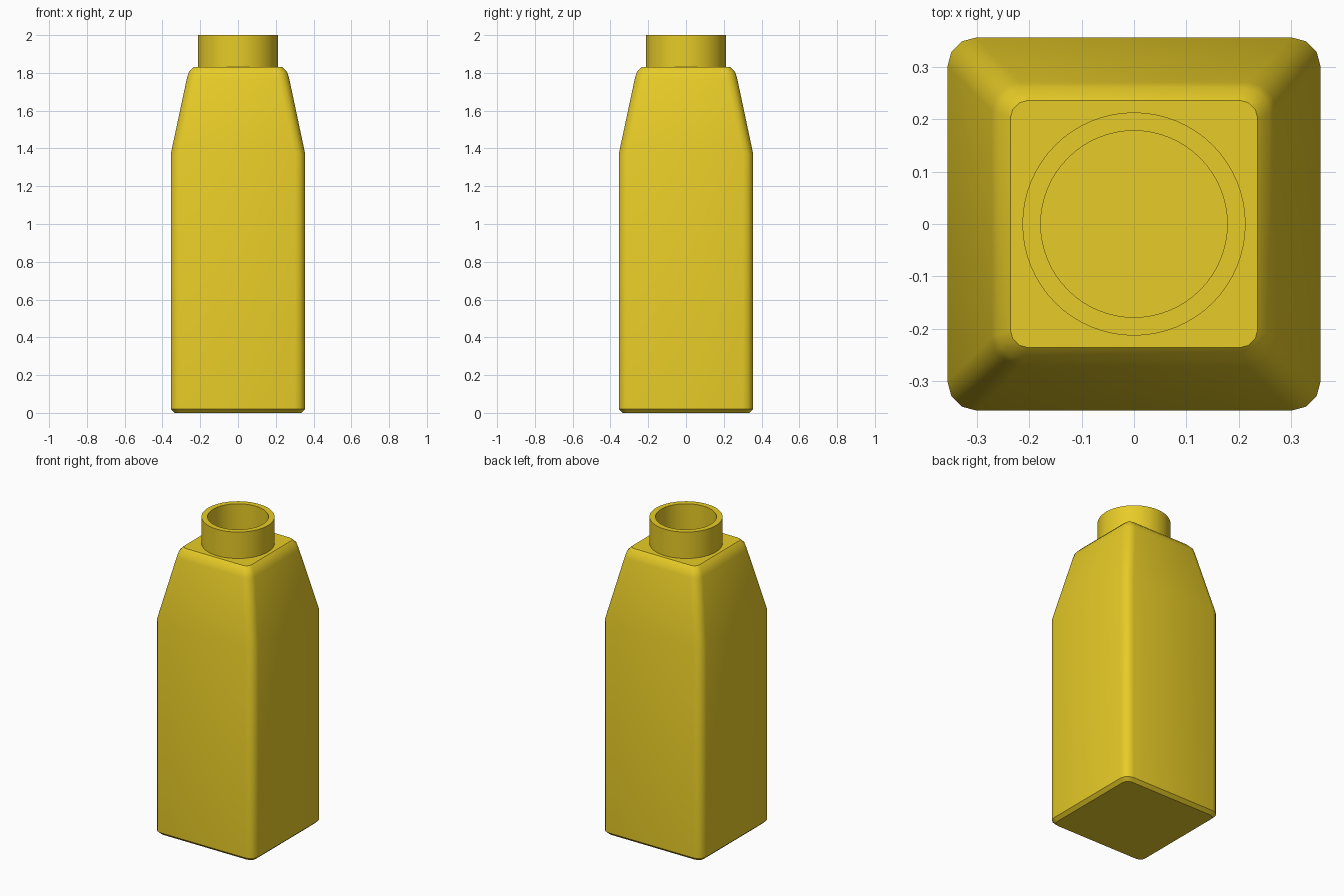
import bpy, bmesh, math

if "Cube" in bpy.data.objects:
    bpy.data.objects.remove(bpy.data.objects["Cube"])

mat = bpy.data.materials.new("yellow")
mat.diffuse_color = (0.8, 0.6, 0.02, 1)
mat.use_nodes = True
mat.node_tree.nodes["Principled BSDF"].inputs["Base Color"].default_value = mat.diffuse_color


def finish(name, bm, angle):
    bmesh.ops.recalc_face_normals(bm, faces=bm.faces[:])
    mesh = bpy.data.meshes.new(name)
    bm.to_mesh(mesh)
    bm.free()
    obj = bpy.data.objects.new(name, mesh)
    bpy.context.collection.objects.link(obj)
    mesh.materials.append(mat)
    bpy.ops.object.select_all(action='DESELECT')
    obj.select_set(True)
    bpy.context.view_layer.objects.active = obj
    bpy.ops.object.shade_smooth_by_angle(angle=math.radians(angle))


def bridge(bm, a, b):
    n = len(a)
    for i in range(n):
        j = (i + 1) % n
        bm.faces.new((a[i], a[j], b[j], b[i]))


def rounded_square(bm, half, radius, z, segments=3):
    ring = []
    for q in range(4):
        mid = math.radians(45 + 90 * q)
        cx = math.copysign(half - radius, math.cos(mid))
        cy = math.copysign(half - radius, math.sin(mid))
        for s in range(segments + 1):
            a = math.radians(90 * q + 90 * s / segments)
            ring.append(bm.verts.new((cx + radius * math.cos(a), cy + radius * math.sin(a), z)))
    return ring


# Square bottle body: (half width, corner radius, height)
bm = bmesh.new()
profile = [(0.335, 0.038, 0), (0.356, 0.055, 0.02), (0.356, 0.055, 1.37),
           (0.271, 0.055, 1.77), (0.260, 0.048, 1.805), (0.236, 0.034, 1.83)]
rings = [rounded_square(bm, *p) for p in profile]
for lower, upper in zip(rings, rings[1:]):
    bridge(bm, lower, upper)
bm.faces.new(rings[0])
bm.faces.new(rings[-1])
finish("bottle_body", bm, 38)

# Open tubular neck
bm = bmesh.new()
N = 64
loops = [[bm.verts.new((r * math.cos(2 * math.pi * i / N), r * math.sin(2 * math.pi * i / N), z))
          for i in range(N)]
         for r, z in [(0.213, 1.83), (0.213, 2.0), (0.178, 2.0), (0.178, 1.83)]]
for k in range(4):
    bridge(bm, loops[k], loops[(k + 1) % 4])
finish("bottle_neck", bm, 30)
